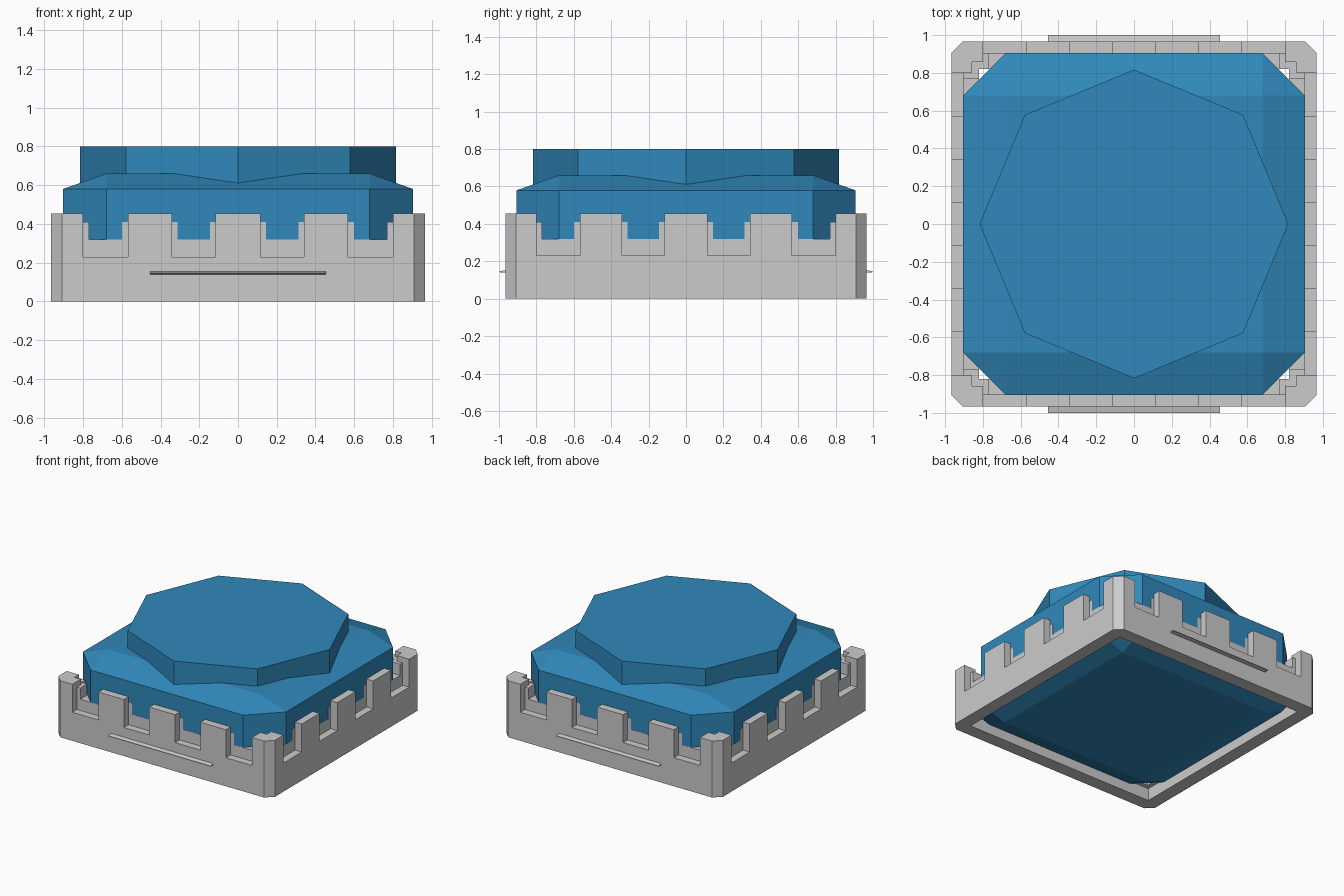
import bpy, bmesh, math
from mathutils import Matrix

if "Cube" in bpy.data.objects:
    bpy.data.objects.remove(bpy.data.objects["Cube"])

blue = bpy.data.materials.new("blue")
blue.diffuse_color = (0.03, 0.25, 0.5, 1)
blue.use_nodes = True
blue.node_tree.nodes["Principled BSDF"].inputs["Base Color"].default_value = blue.diffuse_color


def finish(name, bm, mat=None):
    bmesh.ops.recalc_face_normals(bm, faces=bm.faces)
    me = bpy.data.meshes.new(name)
    bm.to_mesh(me)
    bm.free()
    ob = bpy.data.objects.new(name, me)
    bpy.context.collection.objects.link(ob)
    if mat:
        me.materials.append(mat)
    return ob


def prism(bm, pts, z0, z1):
    face = bm.faces.new([bm.verts.new((x, y, z0)) for x, y in pts])
    ext = bmesh.ops.extrude_face_region(bm, geom=[face], use_keep_orig=True)
    for v in ext["geom"]:
        if isinstance(v, bmesh.types.BMVert):
            v.co.z = z1


def rect(x0, x1, y0, y1):
    return [(x0, y0), (x1, y0), (x1, y1), (x0, y1)]


def chamfered(r, k):
    return [(r, -k), (r, k), (k, r), (-k, r), (-r, k), (-r, -k), (-k, -r), (k, -r)]


def crenellated_ring(name, outline, inner, z0, floor, top, shrink):
    bm = bmesh.new()
    prism(bm, outline, z0, top)
    wall = finish(name, bm)
    cutters = []
    # slots along x, slots along y, central opening
    for mode in ("x", "y", "hole"):
        bm = bmesh.new()
        if mode == "hole":
            prism(bm, rect(-inner, inner, -inner, inner), -1, 1)
        else:
            for a, b in ((0.115, 0.342), (0.568, 0.80)):
                a, b = a + shrink, b - shrink
                for lo, hi in ((a, b), (-b, -a)):
                    r = rect(lo, hi, -1.3, 1.3)
                    if mode == "y":
                        r = [(y, x) for x, y in r]
                    prism(bm, r, floor, 1)
        cut = finish(name + "_cutter_" + mode, bm)
        cut.hide_render = True
        cutters.append(cut)
        m = wall.modifiers.new(mode, 'BOOLEAN')
        m.operation = 'DIFFERENCE'
        m.solver = 'EXACT'
        m.object = cut
    dg = bpy.context.evaluated_depsgraph_get()
    me = bpy.data.meshes.new_from_object(wall.evaluated_get(dg))
    wall.modifiers.clear()
    wall.data = me
    for c in cutters:
        bpy.data.objects.remove(c)


# outer battlement and the lower stepped lining behind it
crenellated_ring("battlement_wall", chamfered(0.965, 0.908), 0.857, 0, 0.23, 0.455, 0)
crenellated_ring("inner_lining", rect(-0.906, 0.906, -0.906, 0.906), 0.82, 0.1, 0.32, 0.41, 0.03)

# thin wedge mouldings on front and back
for name, s in (("front_moulding", -1), ("back_moulding", 1)):
    bm = bmesh.new()
    prism(bm, [(s * 0.955, 0.138), (s * 1.0, 0.142), (s * 1.0, 0.146), (s * 0.955, 0.155)], -0.455, 0.455)
    # profile (y, z) swept along x
    for v in bm.verts:
        v.co = (v.co.z, v.co.x, v.co.y)
    finish(name, bm)

# bevelled blue body
bm = bmesh.new()
bmesh.ops.create_cube(bm, size=2)
bmesh.ops.bevel(bm, geom=bm.edges[:], offset=0.249, segments=1, affect='EDGES')
bmesh.ops.transform(bm, matrix=Matrix.Translation((0, 0, 0.338)) @ Matrix.Diagonal((0.905, 0.905, 0.322, 1)), verts=bm.verts)
finish("blue_body", bm, blue)

# octagonal cap
bm = bmesh.new()
prism(bm, [(0.817 * math.cos(i * math.pi / 4), 0.817 * math.sin(i * math.pi / 4)) for i in range(8)], 0.56, 0.80)
finish("octagonal_cap", bm, blue)
